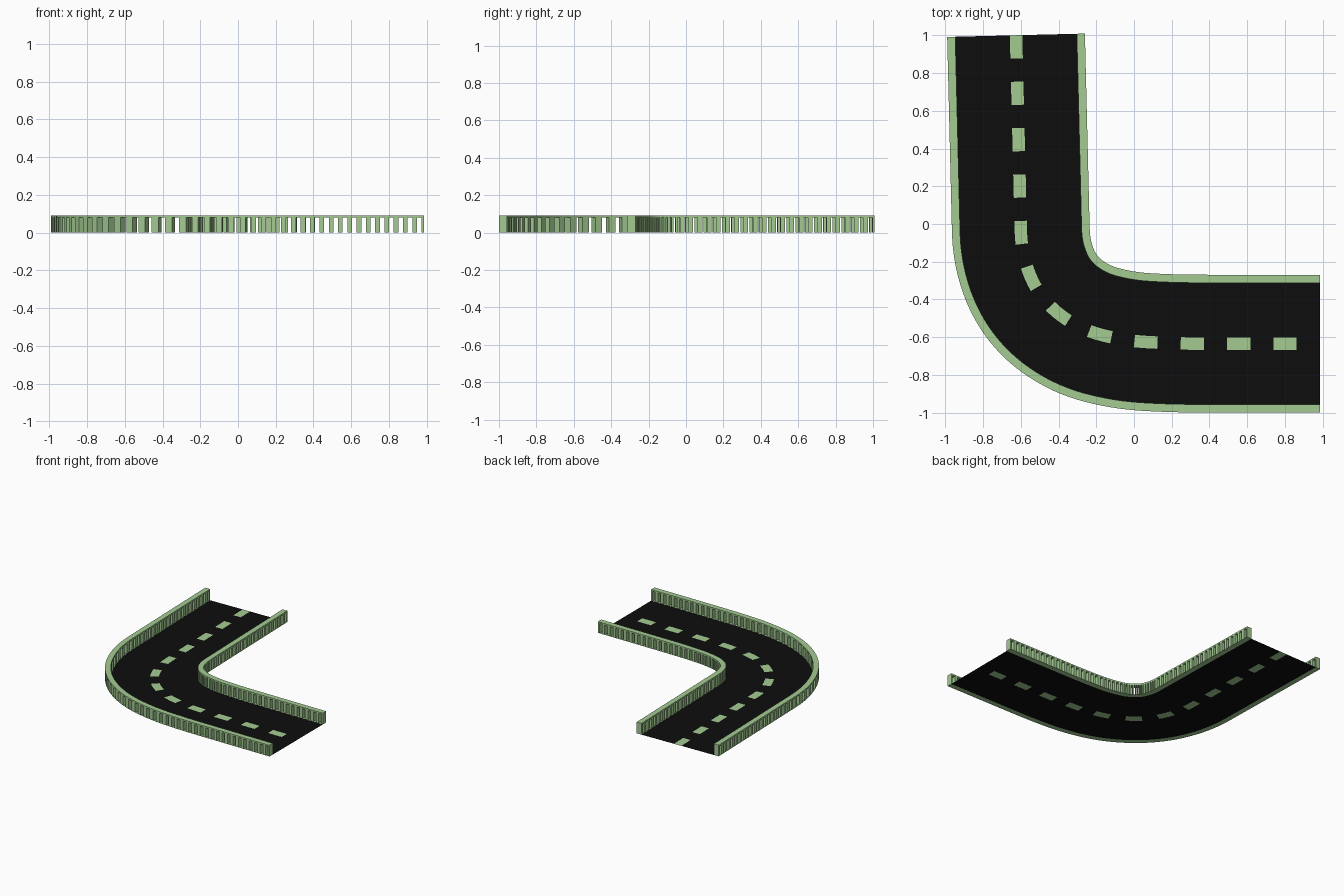
import bpy, bmesh, math
from mathutils import Vector

if "Cube" in bpy.data.objects:
    bpy.data.objects.remove(bpy.data.objects["Cube"])

LENGTH, PERIODS, BAYS = 2.985, 12, 60
OUT, IN, DASH = 0.365, 0.322, 0.033
CAP_Z, TOP_Z = 0.08, 0.092

# Centre line: heading in degrees along its length, integrated and fitted to the end points
HEAD = [(0, -88.6), (1.0, -88.6), (1.06, -88), (1.307, -66.5), (1.556, -38),
        (1.805, -15), (2.05, -3.5), (2.3, -0.4), (2.45, 0), (3.1, 0)]
START, END = Vector((-0.625, 1.0)), Vector((0.985, -0.634))
STEPS = 2400


def heading(s):
    for (a, ha), (b, hb) in zip(HEAD, HEAD[1:]):
        if s <= b:
            return math.radians(ha + (hb - ha) * (s - a) / (b - a))
    return 0.0


raw = [Vector((0, 0))]
for i in range(STEPS):
    h = heading((i + 0.5) / STEPS * LENGTH)
    raw.append(raw[-1] + Vector((math.cos(h), math.sin(h))) * LENGTH / STEPS)
fit = [(END[k] - START[k]) / raw[-1][k] for k in range(2)]
path = [Vector((START.x + p.x * fit[0], START.y + p.y * fit[1])) for p in raw]


def at(t, off, z):
    """Point at fraction t along the road, offset to the left of travel."""
    p, h = path[round(t * STEPS)], heading(t * LENGTH)
    return Vector((p.x - math.sin(h) * off, p.y + math.cos(h) * off, z))


def material(name, rgb):
    m = bpy.data.materials.new(name)
    m.diffuse_color = (*rgb, 1)
    m.use_nodes = True
    m.node_tree.nodes["Principled BSDF"].inputs["Base Color"].default_value = m.diffuse_color
    return m


BLACK = material("asphalt", (0.004, 0.004, 0.004))
GREEN = material("pale_green", (0.37, 0.6, 0.29))


def finish(name, bm, mats, solid):
    bmesh.ops.remove_doubles(bm, verts=bm.verts, dist=1e-5)
    if solid:
        bmesh.ops.recalc_face_normals(bm, faces=bm.faces)
    me = bpy.data.meshes.new(name)
    bm.to_mesh(me)
    bm.free()
    for m in mats:
        me.materials.append(m)
    bpy.context.collection.objects.link(bpy.data.objects.new(name, me))


def strip(bm, t0, t1, a, b, z, mat=0):
    f = bm.faces.new([bm.verts.new(at(t, o, z)) for t, o in
                      ((t0, a), (t1, a), (t1, b), (t0, b))])
    f.material_index = mat


def sweep(bm, ts, a, b, z0, z1):
    """Closed rectangular bar following the road."""
    rings = [[bm.verts.new(at(t, o, z)) for o, z in
              ((a, z0), (b, z0), (b, z1), (a, z1))] for t in ts]
    for r, q in zip(rings, rings[1:]):
        for i in range(4):
            j = (i + 1) % 4
            bm.faces.new((r[i], r[j], q[j], q[i]))
    bm.faces.new(rings[0])
    bm.faces.new(rings[-1])


# Road surface with the dashes set into it
bm = bmesh.new()
n = PERIODS * 10
for i in range(n):
    t0, t1 = i / n, (i + 1) / n
    strip(bm, t0, t1, -IN, -DASH, 0)
    strip(bm, t0, t1, -DASH, DASH, 0, 1 if i % 10 < 5 else 0)
    strip(bm, t0, t1, DASH, IN, 0)
finish("road_surface", bm, [BLACK, GREEN], False)

# Railing on each side: base strip, posts and top cap
for side, label in ((-1, "outer"), (1, "inner")):
    a, b = sorted((side * IN, side * OUT))
    cap, base, posts = bmesh.new(), bmesh.new(), bmesh.new()
    sweep(cap, [i / n for i in range(n + 1)], a, b, CAP_Z, TOP_Z)
    for i in range(n):
        strip(base, i / n, (i + 1) / n, a, b, 0)
    for i in range(BAYS + 1):
        t0, t1 = max(0, (i - 0.25) / BAYS), min(1, (i + 0.25) / BAYS)
        sweep(posts, [t0, t1], a, b, 0, CAP_Z)
    finish(label + "_rail_cap", cap, [GREEN], True)
    finish(label + "_rail_base", base, [GREEN], False)
    finish(label + "_rail_posts", posts, [GREEN], True)
